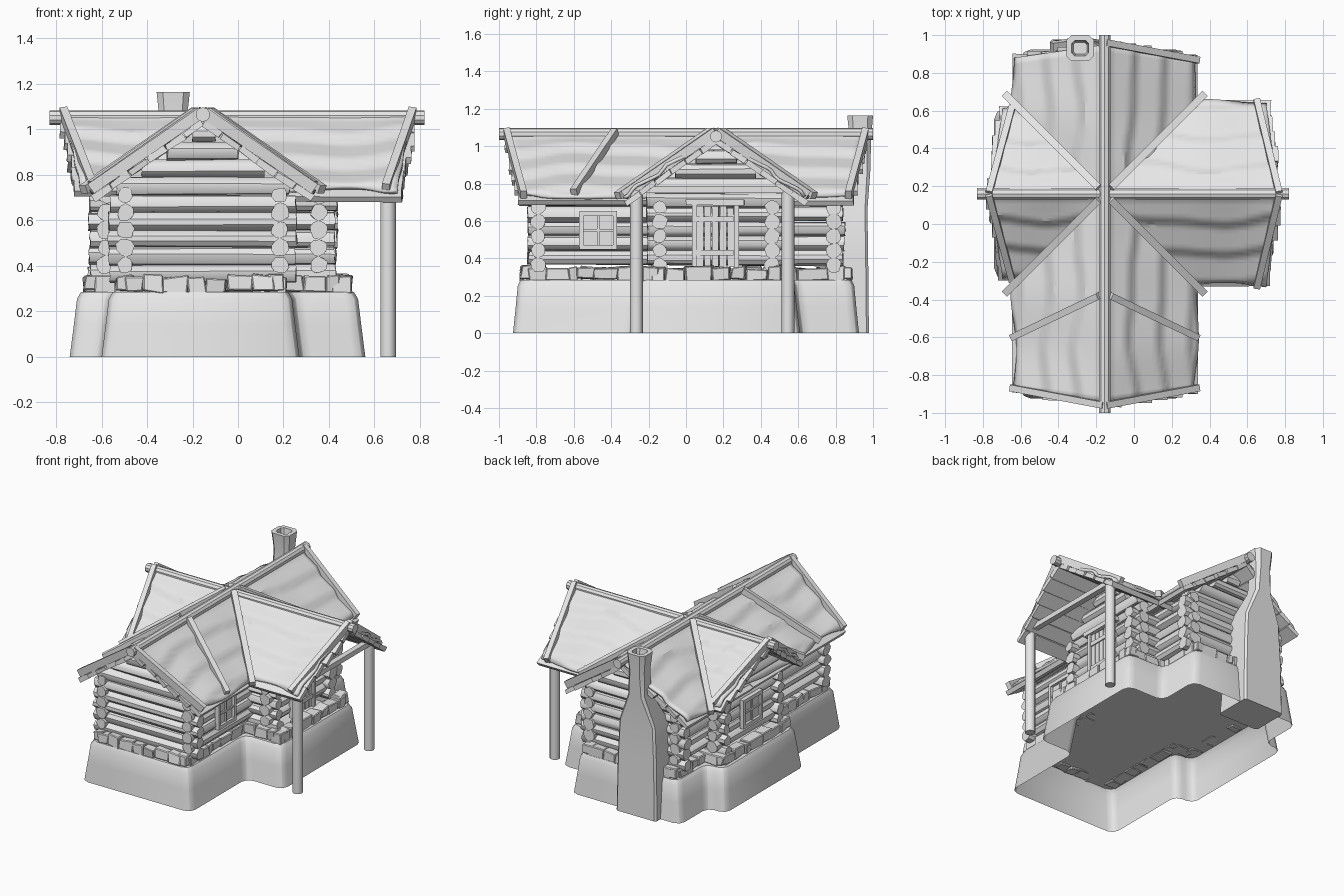
import bpy, bmesh, math, random
from mathutils import Vector, Matrix

random.seed(4)
if "Cube" in bpy.data.objects:
    bpy.data.objects.remove(bpy.data.objects["Cube"])

grey = bpy.data.materials.new("plain grey")
grey.use_nodes = True
grey.diffuse_color = (0.8, 0.8, 0.8, 1)
grey.node_tree.nodes["Principled BSDF"].inputs["Base Color"].default_value = (0.8, 0.8, 0.8, 1)

CX, CY = -0.155, 0.16          # ridge lines of the two wings
TOP, SLOPE = 1.07, 0.69
jit = lambda s: random.uniform(-s, s)


def finish(bm, name, angle=0.6):
    bmesh.ops.recalc_face_normals(bm, faces=bm.faces)
    me = bpy.data.meshes.new(name)
    bm.to_mesh(me)
    bm.free()
    me.shade_smooth()
    me.set_sharp_from_angle(angle=angle)
    me.materials.append(grey)
    ob = bpy.data.objects.new(name, me)
    bpy.context.collection.objects.link(ob)
    return ob


def place(axis, a, b, z):
    """a runs along the wing's ridge, b across it."""
    return Vector((CX + b, a, z)) if axis == "y" else Vector((a, CY + b, z))


def beam(bm, p, q, w, h, up=(0, 0, 1), rough=0.0):
    p, q = Vector(p), Vector(q)
    x = (q - p).normalized()
    y = Vector(up).cross(x).normalized()
    rot = Matrix((x, y, x.cross(y))).transposed().to_4x4()
    m = Matrix.Translation((p + q) / 2) @ rot @ Matrix.Diagonal(((q - p).length, w, h, 1))
    for v in bmesh.ops.create_cube(bm, size=1, matrix=m)["verts"]:
        v.co += Vector((jit(rough), jit(rough), jit(rough)))


def log(bm, p, q, r, rough=0.0, sides=10):
    p, q = Vector(p), Vector(q)
    m = Matrix.Translation((p + q) / 2) @ (q - p).to_track_quat("Z", "Y").to_matrix().to_4x4()
    for v in bmesh.ops.create_cone(bm, cap_ends=True, segments=sides, radius1=r + jit(rough),
                                   radius2=r + jit(rough), depth=(q - p).length, matrix=m)["verts"]:
        v.co += Vector((jit(rough), jit(rough), jit(rough)))


def loft(bm, rings, cap_start, cap_end):
    loops = [[bm.verts.new(c) for c in ring] for ring in rings]
    for lo, hi in zip(loops, loops[1:]):
        for i in range(len(lo)):
            j = (i + 1) % len(lo)
            bm.faces.new((lo[i], lo[j], hi[j], hi[i]))
    if cap_start:
        bm.faces.new(loops[0][::-1])
    if cap_end:
        bm.faces.new(loops[-1])


# Cross-shaped foundation, open below
def cross_plan(e):
    a, b, y = -0.6 + e, 0.27 - e, 0.925 - e * 0.8
    c, d, s, t = -0.74 + e, 0.56 - e, -0.29 + e, 0.61 - e
    return [Vector(p) for p in ((a, -y), (b, -y), (b, s), (d, s), (d, t), (b, t),
                                (b, y), (a, y), (a, t), (c, t), (c, s), (a, s))]


def rounded(pts, r):
    out = []
    for i, p in enumerate(pts):
        u = p + (pts[i - 1] - p).normalized() * r
        w = p + (pts[(i + 1) % len(pts)] - p).normalized() * r
        out += [u, u.lerp(p, 0.55).lerp(w, 0.27), w.lerp(p, 0.55).lerp(u, 0.27), w]
    return out


bm = bmesh.new()
loft(bm, [[(p.x, p.y, z) for p in rounded(cross_plan(e), 0.055)]
          for z, e in ((0, 0), (0.14, 0.018), (0.255, 0.032), (0.285, 0.05))], False, True)
finish(bm, "foundation")

# Row of rough stones along the foundation top
bm = bmesh.new()
plan = cross_plan(0.105)
for i, p in enumerate(plan):
    q = plan[(i + 1) % len(plan)]
    n = max(1, round((q - p).length / 0.1))
    cuts = [0] + [(k + jit(0.35)) / n for k in range(1, n)] + [1]
    for s, t in zip(cuts, cuts[1:]):
        u, w, z = p.lerp(q, s), p.lerp(q, t), 0.317 + jit(0.006)
        beam(bm, (u.x, u.y, z), (w.x, w.y, z), 0.085, 0.07 + jit(0.008), rough=0.009)
    z = 0.322 + jit(0.006)
    beam(bm, (p.x - 0.038, p.y, z), (p.x + 0.038, p.y, z), 0.08, 0.07, rough=0.008)
bmesh.ops.bevel(bm, geom=bm.edges[:], offset=0.005, segments=1, affect="EDGES")
finish(bm, "foundation_stones", 0.4)

# Log walls: side walls run along each wing, gable walls close its ends
PITCH, BASE = 0.077, 0.365
WINGS = (("y", -0.79, 0.79, 0.34, 0.055, 0.5), ("x", -0.58, 0.355, 0.3, 0.075, 0.0))
for axis, a0, a1, half, over, shift in WINGS:
    bm = bmesh.new()
    for k in range(5):
        z = BASE + (k + shift) * PITCH
        for b in (-half, half):
            log(bm, place(axis, a0 - over + jit(0.008), b, z),
                place(axis, a1 + over + jit(0.008), b, z), 0.038, 0.005)
    finish(bm, "side_logs_" + axis)
    bm = bmesh.new()
    for k in range(10):
        z = BASE + (k + 0.5 - shift) * PITCH
        reach = min(half + 0.07, (TOP - 0.055 - z) / SLOPE)
        if reach > 0.03:
            for a in (a0, a1):
                log(bm, place(axis, a, -reach + jit(0.006), z),
                    place(axis, a, reach + jit(0.006), z), 0.04, 0.004)
    finish(bm, "gable_logs_" + axis)

# Roof slopes: a wavy covering in three courses over ragged planks
ENDS = {"y": ((-0.95, -0.88), (0.95, 0.88)), "x": ((-0.765, -0.695), (0.765, 0.7))}
BOARDS = {"y": ((-0.96, -0.868), (0.96, 0.868)), "x": ((-0.768, -0.645), (0.768, 0.65))}


def end_at(axis, side, t):
    near, far = ENDS[axis][side]
    return near + (far - near) * t


def eave(axis, a):
    """The wing opposite the porch has slightly narrower eaves."""
    return 0.45 if axis == "x" and a < CX else 0.485


NU, NT = 48, 24
for axis in "yx":
    planks = bmesh.new()
    for sign, side_name in ((-1, "low"), (1, "high")):
        bm, grid = bmesh.new(), []
        ph = random.uniform(0, 6)
        for i in range(NU + 1):
            row = []
            for j in range(NT + 1):
                t = j / NT
                a0, a1 = end_at(axis, 0, t), end_at(axis, 1, t)
                a = a0 + (a1 - a0) * i / NU
                wave = math.sin(a * 7 + ph) + 0.5 * math.sin(a * 13 + 2 * ph)
                c = (t * 3 + 0.14 * wave * min(1, 4 * t)) % 1.0
                course = (c if c < 0.8 else (1 - c) * 4) if 0.08 < t else 0.4
                d = eave(axis, a) * t + 0.012 * wave * t
                z = TOP + 0.008 - SLOPE * d + 0.034 * (course - 0.45) + 0.008 * wave * t
                row.append(bm.verts.new(place(axis, a, sign * d, z)))
            grid.append(row)
        for i in range(NU):
            for j in range(NT):
                bm.faces.new((grid[i][j], grid[i + 1][j], grid[i + 1][j + 1], grid[i][j + 1]))
        roof = finish(bm, f"roof_cover_{axis}_{side_name}", 0.5)
        if roof.data.polygons[0].normal.z < 0:
            roof.data.flip_normals()
        sol = roof.modifiers.new("thickness", "SOLIDIFY")
        sol.thickness, sol.offset = 0.018, -1
        up = place(axis, 0, sign * SLOPE, 1) - place(axis, 0, 0, 0)
        for end in (0, 1):
            for k in range(6):
                t = (k + 0.5) / 6
                tip = end_at(axis, end, t)
                d = eave(axis, tip) * t
                z = TOP - 0.042 - SLOPE * d
                out = 1 if end else -1
                beam(planks, place(axis, CX if axis == "x" else CY, sign * d, z),
                     place(axis, tip + out * (0.017 + jit(0.01)), sign * d, z),
                     0.095, 0.03, up, 0.004)
    finish(planks, "roof_planks_" + axis)

# Ridge poles
bm = bmesh.new()
log(bm, (CX, -1, 1.065), (CX, 1, 1.065), 0.032)
log(bm, (-0.83, CY, 1.052), (0.82, CY, 1.052), 0.032)
finish(bm, "ridge_poles")

# Gable edge boards, valley boards and the slanted boards on the front roof
bm = bmesh.new()
lift = TOP + 0.008
for axis in "yx":
    for side in (0, 1):
        near, far = BOARDS[axis][side]
        d = eave(axis, far) + 0.005
        for sign in (-1, 1):
            if axis == "y" and side == 1 and sign == -1:
                continue
            beam(bm, place(axis, near, 0, lift), place(axis, far, sign * d, lift - SLOPE * d),
                 0.035, 0.05, place(axis, 0, sign * SLOPE, 1) - place(axis, 0, 0, 0))
for sx in (-1, 1):
    for sy in (-1, 1):
        beam(bm, (CX + 0.03 * sx, CY + 0.03 * sy, lift),
             (CX + 0.525 * sx, CY + 0.525 * sy, 0.735), 0.04, 0.04)
    beam(bm, (CX + 0.03 * sx, -0.38, lift), (CX + 0.49 * sx, -0.6, 0.753), 0.036, 0.04)
finish(bm, "roof_boards")

# Porch posts and cross beam
bm = bmesh.new()
for y in (-0.265, 0.545):
    log(bm, (0.66, y, 0), (0.66, y, 0.765), 0.034, 0, 12)
finish(bm, "porch_posts")
bm = bmesh.new()
beam(bm, (0.66, -0.265, 0.768), (0.66, 0.545, 0.768), 0.04, 0.035)
finish(bm, "porch_beam")

# Plank door with frame and braces
bm = bmesh.new()
for k in range(5):
    y = 0.075 + k * 0.041
    beam(bm, (0.4, y, 0.355), (0.4, y, 0.672 + jit(0.008)), 0.018, 0.035, (0, 1, 0), 0.002)
for z in (0.43, 0.61):
    beam(bm, (0.412, 0.06, z), (0.412, 0.255, z), 0.012, 0.03)
for y in (0.045, 0.27):
    beam(bm, (0.402, y, 0.345), (0.402, y, 0.69), 0.04, 0.026, (0, 1, 0))
beam(bm, (0.405, 0.0, 0.7), (0.405, 0.31, 0.7), 0.05, 0.03, rough=0.003)
finish(bm, "door")


# Windows
def window(name, x, out, y, z, hw, hh):
    bm = bmesh.new()
    beam(bm, (x, y - hw, z), (x, y + hw, z), 0.02, 2 * hh)
    f = x + out * 0.014
    for s in (-1, 1):
        beam(bm, (f, y - hw - 0.01, z + s * hh), (f, y + hw + 0.01, z + s * hh), 0.03, 0.026)
        beam(bm, (f, y + s * hw, z - hh), (f, y + s * hw, z + hh), 0.03, 0.022, (0, 1, 0))
    beam(bm, (f, y - hw, z), (f, y + hw, z), 0.012, 0.014)
    beam(bm, (f, y, z - hh), (f, y, z + hh), 0.012, 0.014, (0, 1, 0))
    finish(bm, name)


window("side_window", 0.218, 1, -0.47, 0.55, 0.09, 0.09)
window("wing_window", -0.618, -1, CY, 0.55, 0.1, 0.09)


# Chimney with shoulders, flared top and a hollow flue
def chimney_ring(z, hx, y0, y1, cut, x=-0.285):
    c = min(hx, (y1 - y0) / 2) * cut
    return [(x + px, py, z) for px, py in (
        (c - hx, y0), (hx - c, y0), (hx, y0 + c), (hx, y1 - c),
        (hx - c, y1), (c - hx, y1), (-hx, y1 - c), (-hx, y0 + c))]


bm = bmesh.new()
loft(bm, [chimney_ring(*r) for r in (
    (0, 0.16, 0.71, 0.978, 0.1), (0.4, 0.153, 0.75, 0.974, 0.12), (0.66, 0.14, 0.79, 0.97, 0.15),
    (0.86, 0.065, 0.87, 0.985, 0.3), (1.04, 0.06, 0.875, 0.99, 0.4),
    (1.165, 0.073, 0.862, 1.0, 0.4), (1.165, 0.045, 0.89, 0.972, 0.4),
    (1.1, 0.036, 0.9, 0.962, 0.4))], True, True)
finish(bm, "chimney", 0.4)
